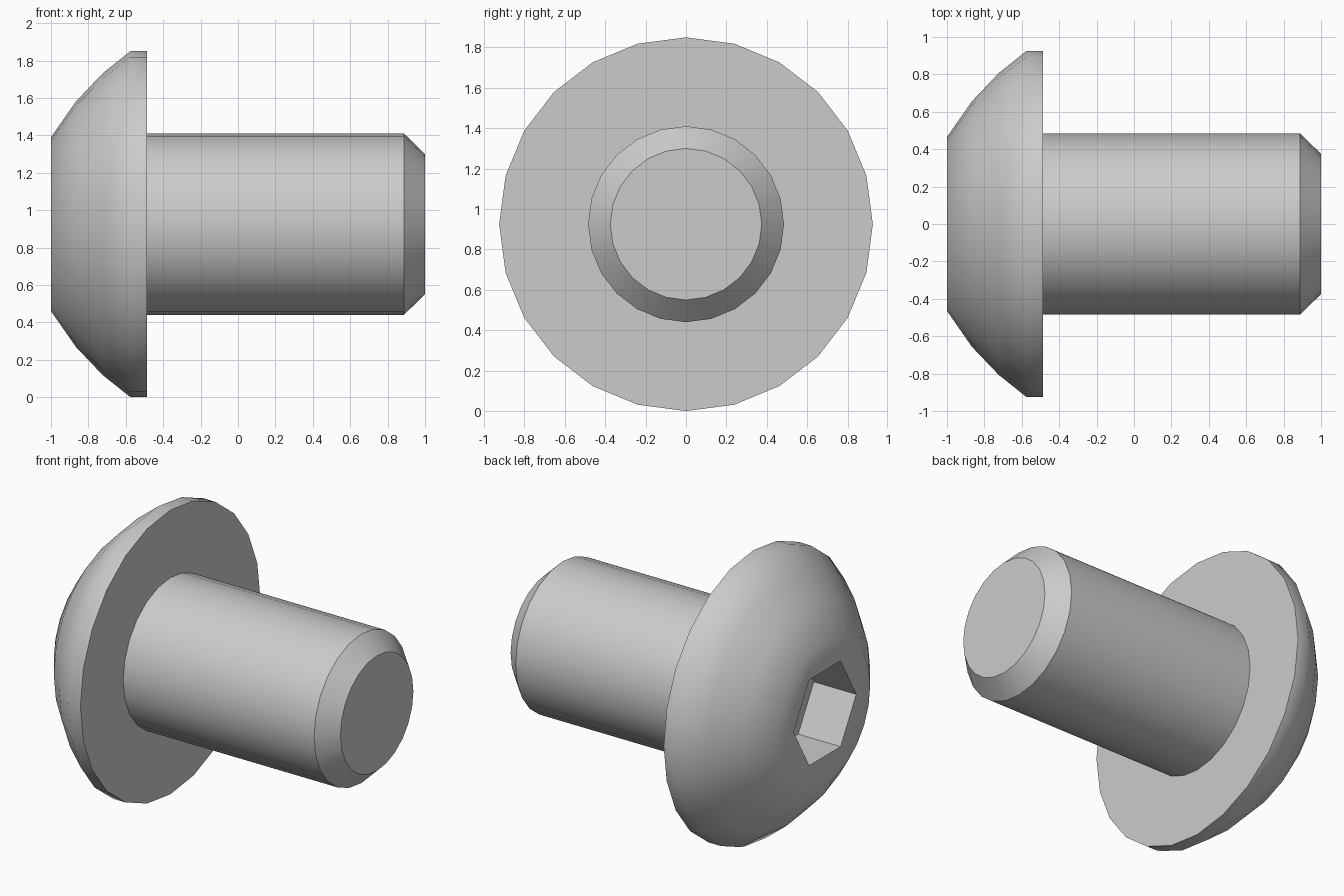
import bpy, bmesh
from math import cos, sin, radians, pi

if "Cube" in bpy.data.objects:
    bpy.data.objects.remove(bpy.data.objects["Cube"])

SIDES = 24
AXIS_Z = 0.925
HEX_R = 0.322          # socket corner radius

# Profile along x: (x, radius, is_hex), from socket floor to shank tip
PROFILE = [
    (-0.695, HEX_R, True), (-1.0, HEX_R, True),              # hex socket
    (-1.0, 0.465, False), (-0.866, 0.657, False),            # domed head
    (-0.722, 0.808, False), (-0.575, 0.925, False),
    (-0.487, 0.925, False), (-0.487, 0.485, False),          # rim and underside
    (0.887, 0.485, False), (1.0, 0.375, False),              # shank and chamfer
]


def ring(bm, x, r, is_hex):
    verts = []
    for i in range(SIDES):
        t = 2 * pi * i / SIDES
        rad = r
        if is_hex:   # points spread along the six flats, corners on +-y
            rad = r * cos(pi / 6) / cos(t % (pi / 3) - pi / 6) if i % 4 else r
        verts.append(bm.verts.new((x, rad * cos(t), AXIS_Z + rad * sin(t))))
    return verts


# Button head screw, turned from the profile
bm = bmesh.new()
rings = [ring(bm, *p) for p in PROFILE]
for a, b in zip(rings, rings[1:]):
    for i in range(SIDES):
        j = (i + 1) % SIDES
        bm.faces.new((a[i], a[j], b[j], b[i]))
bm.faces.new(rings[0])      # socket floor
bm.faces.new(rings[-1])     # shank tip
bmesh.ops.recalc_face_normals(bm, faces=bm.faces)

mesh = bpy.data.meshes.new("button_head_screw")
bm.to_mesh(mesh)
bm.free()
screw = bpy.data.objects.new("button_head_screw", mesh)
bpy.context.collection.objects.link(screw)
bpy.context.view_layer.objects.active = screw
screw.select_set(True)
bpy.ops.object.shade_smooth_by_angle(angle=radians(40))
